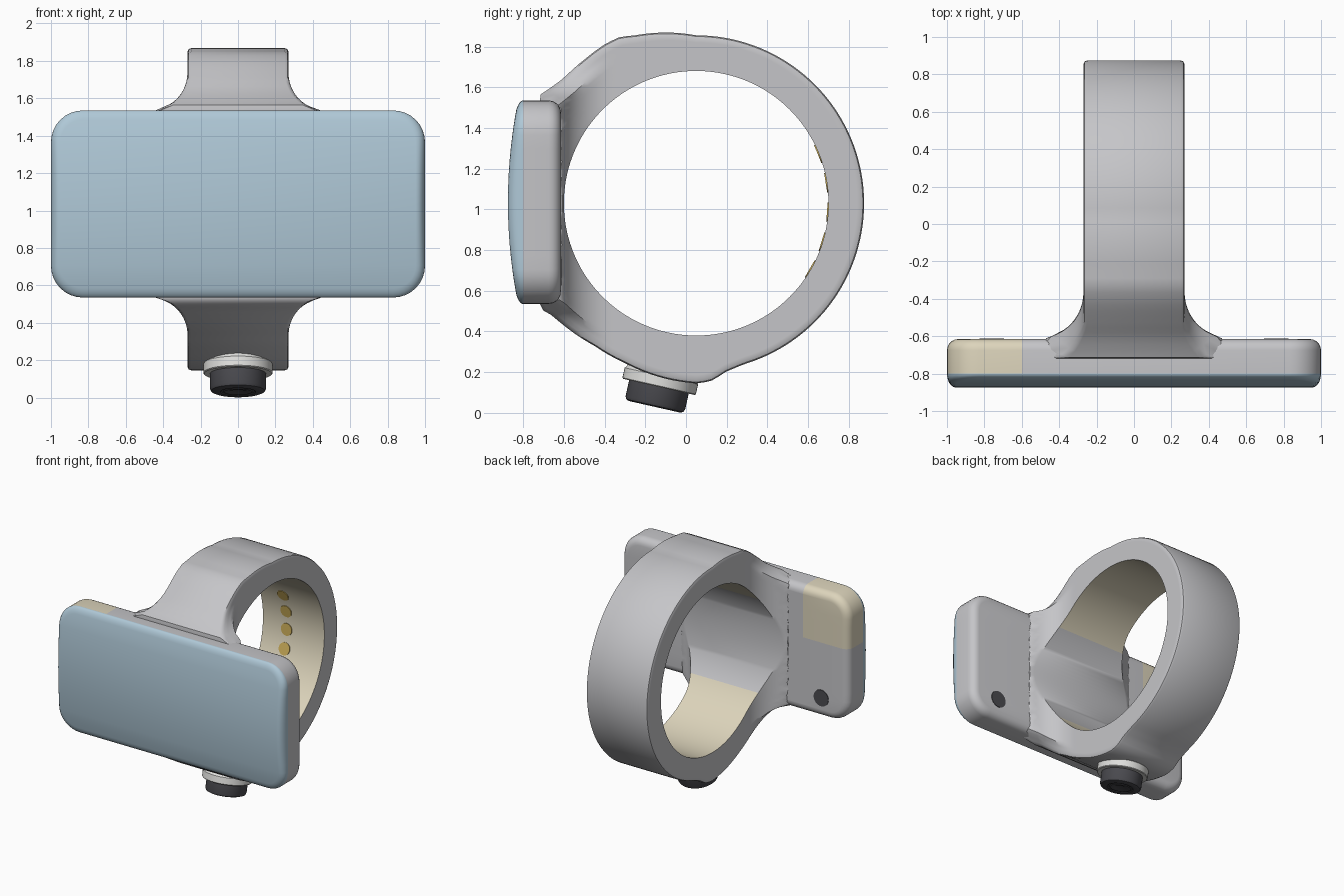
import bpy, bmesh, math
from mathutils import Vector

cube = bpy.data.objects.get("Cube")
if cube:
    bpy.data.objects.remove(cube, do_unlink=True)


def material(name, r, g, b):
    m = bpy.data.materials.new(name)
    m.use_nodes = True
    m.diffuse_color = (r, g, b, 1)
    bsdf = next(n for n in m.node_tree.nodes if n.type == 'BSDF_PRINCIPLED')
    bsdf.inputs["Base Color"].default_value = (r, g, b, 1)
    bsdf.inputs["Roughness"].default_value = 0.5
    return m


GREY = material("light grey", 0.56, 0.56, 0.58)
BLUE = material("pale blue glass", 0.43, 0.58, 0.68)
CREAM = material("cream", 0.72, 0.66, 0.50)
GOLD = material("gold", 0.60, 0.42, 0.10)
DARK = material("dark grey", 0.07, 0.07, 0.08)
WHITE = material("off white", 0.74, 0.74, 0.72)


def finish(name, bm, mats, angle=35):
    bmesh.ops.recalc_face_normals(bm, faces=bm.faces)
    me = bpy.data.meshes.new(name)
    bm.to_mesh(me)
    bm.free()
    for m in mats:
        me.materials.append(m)
    ob = bpy.data.objects.new(name, me)
    bpy.context.collection.objects.link(ob)
    bpy.ops.object.select_all(action='DESELECT')
    ob.select_set(True)
    bpy.context.view_layer.objects.active = ob
    bpy.ops.object.shade_smooth_by_angle(angle=math.radians(angle))
    return ob


def bridge(bm, a, b):
    n = len(a)
    return [bm.faces.new((a[i], a[(i + 1) % n], b[(i + 1) % n], b[i])) for i in range(n)]


# Finger band: a ring of cross-sections that flares out into the screen housing
CY, CZ, HOLE, OUTER = 0.05, 1.03, 0.65, 0.825
MID, HALF = 1.035, 0.5
top = [(-0.25, 1.855), (-0.33, 1.845), (-0.4, 1.81), (-0.5, 1.735),
       (-0.6, 1.645), (-0.66, 1.6), (-0.72, 1.56)]
bottom = [(-0.72, 0.515), (-0.66, 0.48), (-0.6, 0.43), (-0.45, 0.33), (-0.3, 0.245),
          (-0.1, 0.168), (0.05, 0.145), (0.12, 0.155), (0.2, 0.205), (0.28, 0.238)]


def polar(p):
    y, z = p[0] - CY, p[1] - CZ
    return math.atan2(z, y) % math.tau, math.hypot(y, z)


outline = [(0, OUTER), (math.pi / 2, OUTER)] + [polar(p) for p in top]
outline += [polar(p) for p in bottom] + [(math.radians(290), OUTER), (math.tau, OUTER)]


def outer_radius(a):
    if polar(top[-1])[0] < a < polar(bottom[0])[0]:      # flat front, inside the housing
        return (-0.72 - CY) / math.cos(a)
    for (a0, r0), (a1, r1) in zip(outline, outline[1:]):
        if a0 <= a <= a1:
            return r0 + (r1 - r0) * (a - a0) / (a1 - a0)
    return OUTER


def flare(d, radius):
    d = min(max(d, 0), radius)
    return radius - math.sqrt(radius ** 2 - (radius - d) ** 2)


def half_width(y, z):
    return 0.27 + min(flare(y + 0.615, 0.25), flare(abs(z - MID) - HALF, 0.2))


bm = bmesh.new()
STEPS, ROWS = 144, 10
sections = []
for i in range(STEPS):
    a = math.tau * i / STEPS
    c, s = math.cos(a), math.sin(a)
    r_out = outer_radius(a)
    radii = [HOLE + (r_out - 0.02 - HOLE) * k / ROWS for k in range(ROWS + 1)]
    side = [(r, 0) for r in radii] + [(r_out - 0.006, 0.006), (r_out, 0.02)]
    pts = []
    for r, inset in side:
        y, z = CY + r * c, CZ + r * s
        pts.append((half_width(y, z) - inset, y, z))
    ring = pts + [(-x, y, z) for x, y, z in reversed(pts)]
    sections.append([bm.verts.new(p) for p in ring])
for i in range(STEPS):
    deg = (i + 0.5) * 360 / STEPS
    faces = bridge(bm, sections[i], sections[(i + 1) % STEPS])
    if abs(deg - 180) > 35:
        faces[-1].material_index = 1          # lined inner face
finish("finger_band", bm, [GREY, CREAM])


# Screen housing and glass: stacked rounded rectangles
def rounded_loop(bm, inset, depth):
    """Right side from bottom to top, then its mirror; depth maps z to y."""
    w, h, r = 1 - inset, HALF - inset, 0.17 - inset
    right = []
    for k in range(9):
        a = -math.pi / 2 + math.pi / 2 * k / 8
        right.append((w - r + r * math.cos(a), -(h - r) + r * math.sin(a)))
    right += [(w, (h - r) * (k / 5 - 1)) for k in range(1, 5)]
    right.append((w, 0))
    right += [(x, -z) for x, z in reversed(right[:-1])]
    pts = right + [(-x, z) for x, z in reversed(right)]
    return [bm.verts.new((x, depth(z), MID + z)) for x, z in pts]


def cap(bm, loop):
    n = len(loop)
    for k in range(n // 2 - 1):
        bm.faces.new((loop[k], loop[k + 1], loop[n - 2 - k], loop[n - 1 - k]))


def stack(bm, levels):
    loops = [rounded_loop(bm, inset, depth) for inset, depth in levels]
    for a, b in zip(loops, loops[1:]):
        bridge(bm, a, b)
    cap(bm, loops[0])
    cap(bm, loops[-1])


def arc_levels(radius, start, sign):
    """Quarter-round edge from the flat face to the side wall."""
    out = []
    for k in range(6):
        a = math.pi / 2 * k / 5
        y = start + sign * radius * (1 - math.cos(a))
        out.append((radius * (1 - math.sin(a)), lambda z, y=y: y))
    return out


bm = bmesh.new()
stack(bm, arc_levels(0.06, -0.615, -1) + [(0, lambda z: -0.8)])
for co, no in (((-0.6, 0, 0), (1, 0, 0)), ((0, 0, 1.13), (0, 0, 1))):
    geom = bm.verts[:] + bm.edges[:] + bm.faces[:]
    bmesh.ops.bisect_plane(bm, geom=geom, plane_co=co, plane_no=no)
for f in bm.faces:
    m = f.calc_center_median()
    if m.x < -0.6 and m.z > 1.13:
        f.material_index = 1                  # cream corner window
finish("screen_housing", bm, [GREY, CREAM])


def dome(z):
    return -0.875 + 0.05 * (z / HALF) ** 2


glass = [(0, lambda z: -0.8)]
for k in range(6):
    a = math.pi / 2 * k / 5
    glass.append((0.05 * (1 - math.cos(a)),
                  lambda z, s=math.sin(a): -0.802 + (dome(z) + 0.802) * s))
bm = bmesh.new()
stack(bm, glass)
finish("screen_glass", bm, [BLUE], 50)


# Round parts
def lathe(name, profile, origin, axis, mat, segments=48):
    bm = bmesh.new()
    rot = Vector((0, 0, 1)).rotation_difference(Vector(axis))
    loops = []
    for r, h in profile:
        ring = []
        for i in range(segments):
            a = math.tau * i / segments
            p = rot @ Vector((r * math.cos(a), r * math.sin(a), h))
            ring.append(bm.verts.new(p + Vector(origin)))
        loops.append(ring)
    for a, b in zip(loops, loops[1:]):
        bridge(bm, a, b)
    bm.faces.new(loops[0])
    bm.faces.new(loops[-1])
    return finish(name, bm, [mat])


def disc(name, radius, origin, axis, mat):
    lathe(name, [(radius, -0.003), (radius, 0.003)], origin, axis, mat, 24)


# Tilted push button with grooved face, and its collar
base, axis = (0, -0.155, 0.03), (0, 0.22, 0.975)
lathe("button_cap", [(0.04, 0.004), (0.05, 0), (0.075, 0), (0.08, 0.005), (0.09, 0.005),
                     (0.095, 0), (0.13, 0), (0.144, 0.006), (0.15, 0.02), (0.15, 0.14)],
      base, axis, DARK)
lathe("button_collar", [(0.18, 0.1), (0.185, 0.105), (0.185, 0.155), (0.18, 0.16), (0.16, 0.2)],
      base, axis, WHITE)

# Dark sensor spots on the back of the housing
for side, x in (("left", 0.76), ("right", -0.76)):
    disc(side + "_back_spot", 0.065, (x, -0.614, 0.69), (0, 1, 0), DARK)

# Gold contacts along the inside of the band
for i in range(5):
    a = math.radians(22 - 13 * i)
    c, s = math.cos(a), math.sin(a)
    disc("contact_%d" % (i + 1), 0.048, (-0.06, CY + 0.647 * c, CZ + 0.647 * s), (0, -c, -s), GOLD)
